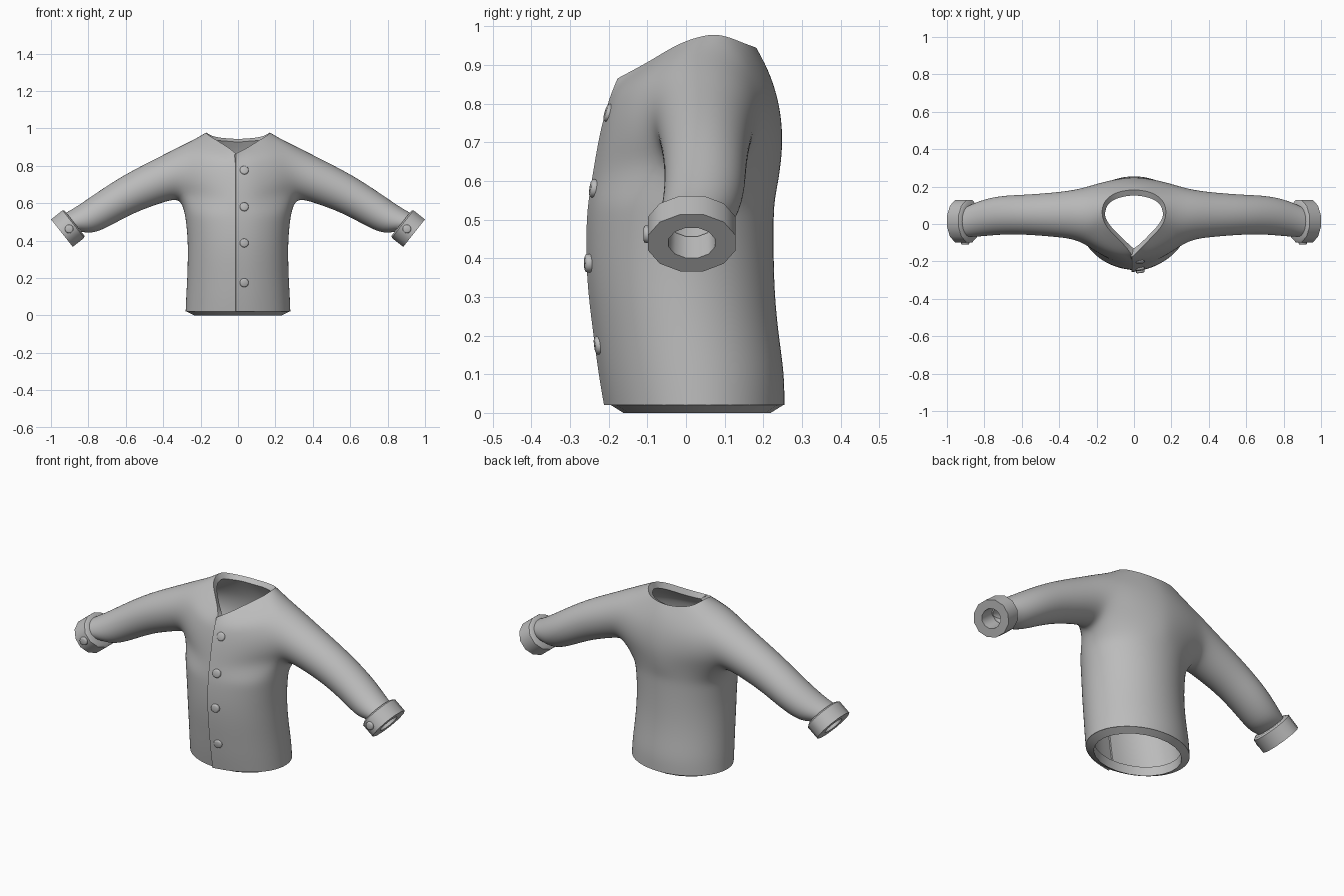
import bpy, bmesh, math
from mathutils import Vector

if "Cube" in bpy.data.objects:
    bpy.data.objects.remove(bpy.data.objects["Cube"])

grey = bpy.data.materials.new("wool_grey")
grey.diffuse_color = (0.5, 0.5, 0.5, 1)
grey.use_nodes = True
grey.node_tree.nodes["Principled BSDF"].inputs["Base Color"].default_value = grey.diffuse_color


def finish(name, bm, mods=(), angle=40):
    me = bpy.data.meshes.new(name)
    bm.to_mesh(me)
    bm.free()
    me.materials.append(grey)
    ob = bpy.data.objects.new(name, me)
    bpy.context.collection.objects.link(ob)
    bpy.ops.object.select_all(action='DESELECT')
    ob.select_set(True)
    bpy.context.view_layer.objects.active = ob
    for kind, props in mods:
        m = ob.modifiers.new(kind.title(), kind)
        for k, v in props.items():
            setattr(m, k, v)
    if mods:
        bpy.ops.object.convert(target='MESH')
    bpy.ops.object.shade_smooth_by_angle(angle=math.radians(angle))
    return ob


def closed_ring(name, origin, u, v, axis, profile, n):
    """Sweep a closed (scale, offset) profile around an ellipse."""
    bm = bmesh.new()
    rings = []
    for s, d in profile:
        rings.append([bm.verts.new(origin + axis * d + s * (u * math.cos(a) + v * math.sin(a)))
                      for a in (2 * math.pi * (k + 0.5) / n for k in range(n))])
    for r in range(len(rings)):
        p, q = rings[r], rings[(r + 1) % len(rings)]
        for k in range(n):
            bm.faces.new((p[k], p[(k + 1) % n], q[(k + 1) % n], q[k]))
    bmesh.ops.recalc_face_normals(bm, faces=bm.faces)
    return finish(name, bm)


# Body rows: height, half width, front y, back y
LOWER = [(0.02, .283, -.20, .257), (0.1, .28, -.214, .257), (0.2, .274, -.227, .242),
         (0.3, .271, -.24, .232), (0.4, .271, -.247, .229), (0.5, .28, -.245, .229),
         (0.55, .289, -.24, .231)]
# Chest rows: front y, front z, back y, back z
UPPER = [(-.232, .60, .243, .60), (-.222, .66, .252, .68), (-.211, .72, .25, .75),
         (-.199, .77, .238, .82), (-.184, .82, .214, .89)]
NECK = [(0, -.165, .865), (.04, -.125, .89), (.08, -.085, .915), (.12, -.045, .94),
        (.15, -.01, .958), (.168, .03, .972), (.172, .07, .98), (.165, .105, .974),
        (.145, .135, .962), (.115, .158, .953), (.08, .172, .948), (.04, .18, .945), (0, .183, .943)]
# Sleeve rings: top x, top z, bottom x, bottom z, centre y, half depth
SLEEVE = [(.235, .943, .30, .592, .045, .152), (.33, .897, .325, .618, .05, .134),
          (.42, .85, .375, .61, .05, .124), (.52, .80, .45, .585, .05, .116),
          (.64, .735, .55, .548, .05, .108), (.77, .648, .66, .49, .048, .106),
          (.865, .582, .765, .435, .03, .099), (.92, .55, .835, .445, .015, .085)]


def sleeve_ring(tx, tz, bx, bz, cy, ry):
    pts = []
    for k in range(16):
        a = math.radians(-135 + 22.5 * k)
        h = math.sin(a) / 2
        pts.append(((tx + bx) / 2 + (tx - bx) * h, cy + ry * math.cos(a),
                    (tz + bz) / 2 + (tz - bz) * h))
    return pts


def blend(mid, edge, s, p):
    return (edge[0] * s, mid[0] + (edge[1] - mid[0]) * s ** p, mid[1] + (edge[2] - mid[1]) * s)


# Half of the body as a grid of columns, open at the armhole
HOLE = ([(c, 7) for c in range(4, 9)] + [(8, r) for r in range(8, 12)]
        + [(c, 11) for c in (7, 6, 5, 4)] + [(4, r) for r in (10, 9, 8)])
grid = {}
for j, (z, w, f, b) in enumerate(LOWER):
    for i in range(13):
        t = math.pi * i / 12
        grid[i, j] = (w * math.sin(t), (f + b) / 2 - (b - f) / 2 * math.cos(t), z)
for key, p in zip(HOLE, sleeve_ring(*SLEEVE[0])):
    grid[key] = p
for j, (fy, fz, by, bz) in enumerate(UPPER, 7):
    for i in range(4):
        grid[i, j] = blend((fy, fz), grid[4, j], i / 4, 1.8)
        grid[12 - i, j] = blend((by, bz), grid[8, j], i / 4, 1.6)
for i, p in enumerate(NECK):
    grid[i, 12] = p

bm = bmesh.new()
back = {}
for side in (1, -1):
    def face(*vs):
        bm.faces.new(vs if side > 0 else vs[::-1])

    V = {}
    for (i, j), (x, y, z) in grid.items():
        if i == 12 and j in back:
            V[i, j] = back[j]
            continue
        x *= side
        if i == 0:
            x = -0.012                      # overlapping front edge
        if side > 0 and i < 2:
            y -= (0.012, 0.005)[i]
        V[i, j] = bm.verts.new((x, y, z))
        if i == 12:
            back[j] = V[i, j]
    for i in range(12):
        for j in range(12):
            if not (4 <= i < 8 and 7 <= j < 11):
                face(V[i, j], V[i + 1, j], V[i + 1, j + 1], V[i, j + 1])
    # Sleeve grows out of the armhole
    ring = [V[k] for k in HOLE]
    for spec in SLEEVE[1:]:
        nxt = [bm.verts.new((x * side, y, z)) for x, y, z in sleeve_ring(*spec)]
        for k in range(16):
            m = (k + 1) % 16
            face(ring[k], ring[m], nxt[m], nxt[k])
        ring = nxt
finish("jacket_body", bm, [
    ('SUBSURF', dict(levels=2, render_levels=2, boundary_smooth='PRESERVE_CORNERS')),
    ('SOLIDIFY', dict(thickness=0.034, offset=-1))])

# Turned-in hem
closed_ring("hem", Vector((0, .0285, 0)), Vector((.279, 0, 0)), Vector((0, .226, 0)), Vector((0, 0, 1)),
            [(1, .021), (.85, 0), (.84, .05), (.95, .05)], 24)


def button(name, pos, normal, r):
    bm = bmesh.new()
    rot = Vector(normal).to_track_quat('Z', 'Y').to_matrix().to_4x4()
    rot.translation = Vector(pos)
    bmesh.ops.create_cone(bm, cap_ends=True, segments=12, radius1=r, radius2=r, depth=0.024, matrix=rot)
    top = [e for e in bm.edges if len(e.link_faces) == 2 and any(len(f.verts) > 4 for f in e.link_faces)]
    bmesh.ops.bevel(bm, geom=top, offset=0.007, segments=2, affect='EDGES', profile=0.5)
    finish(name, bm, angle=50)


# Front buttons
for n, (y, z, tilt) in enumerate([(-.197, .775, .3), (-.236, .58, .16), (-.25, .387, 0), (-.224, .175, -.13)]):
    button(f"front_button_{n + 1}", (.033, y, z), (.12, -1, tilt), .024)

# Cuffs with their buttons
for side, label in ((1, "right"), (-1, "left")):
    axis = Vector((.784 * side, 0, -.62))
    up = Vector((.62 * side, 0, .784))
    closed_ring(f"{label}_cuff", Vector((.874 * side, .015, .493)), Vector((0, .117, 0)), up * .097, axis,
                [(.9, 0), (1, .008), (1, .086), (.53, .086), (.5, 0)], 12)
    button(f"{label}_cuff_button", (.903 * side, -.098, .462), (0, -1, 0), .023)
